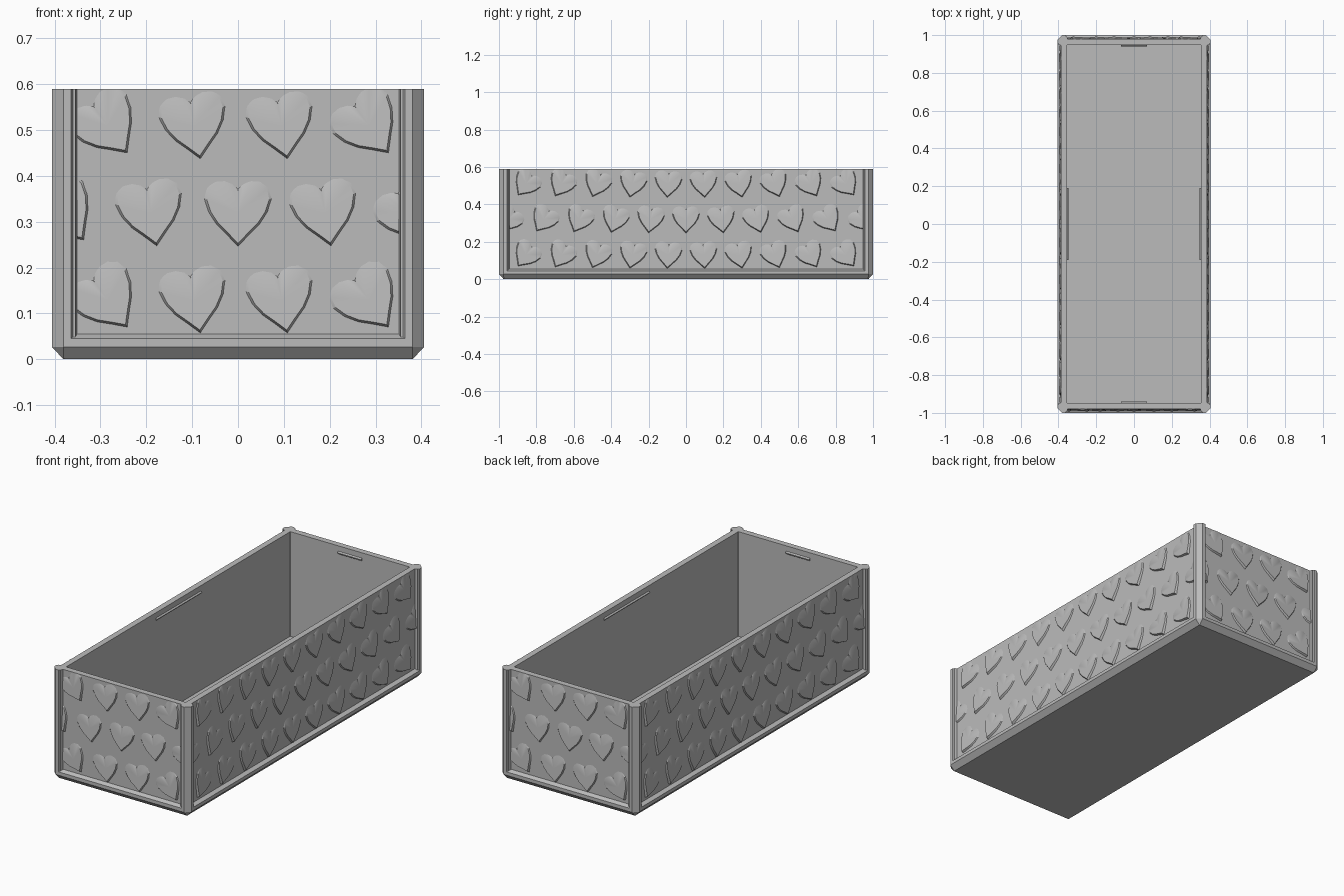
import bpy, bmesh
from math import radians
from mathutils import Matrix, Vector

if "Cube" in bpy.data.objects:
    bpy.data.objects.remove(bpy.data.objects["Cube"])

HX, HY, TOP = 0.406, 1.0, 0.59      # outer half sizes and height
RECESS, WALL, CHAMFER = 0.02, 0.032, 0.025
EDGE = 0.055                        # frame width around each panel

grey = bpy.data.materials.new("grey plastic")
grey.use_nodes = True
grey.diffuse_color = (0.5, 0.5, 0.5, 1)
grey.node_tree.nodes["Principled BSDF"].inputs["Base Color"].default_value = (0.5, 0.5, 0.5, 1)


def finish(bm, name, smooth=False):
    bmesh.ops.recalc_face_normals(bm, faces=bm.faces)
    mesh = bpy.data.meshes.new(name)
    bm.to_mesh(mesh)
    bm.free()
    mesh.materials.append(grey)
    obj = bpy.data.objects.new(name, mesh)
    bpy.context.collection.objects.link(obj)
    if smooth:
        bpy.ops.object.select_all(action="DESELECT")
        obj.select_set(True)
        bpy.context.view_layer.objects.active = obj
        bpy.ops.object.shade_smooth_by_angle(angle=radians(25))
    return obj


def loft(bm, rings):
    loops = [[bm.verts.new(p) for p in ring] for ring in rings]
    for a, b in zip(loops, loops[1:]):
        for i in range(len(a)):
            j = (i + 1) % len(a)
            bm.faces.new((a[i], a[j], b[j], b[i]))
    bm.faces.new(loops[0])
    bm.faces.new(loops[-1])


def octagon(inset, z, c):
    x, y = HX - inset, HY - inset
    return [(x, y - c, z), (x - c, y, z), (c - x, y, z), (-x, y - c, z),
            (-x, c - y, z), (c - x, -y, z), (x - c, -y, z), (x, c - y, z)]


# Tray: chamfered foot, ledge, recessed walls, rim and cavity
bm = bmesh.new()
inner = RECESS + WALL
loft(bm, [octagon(CHAMFER, 0, 0.001), octagon(0, 0.027, CHAMFER),
          octagon(0, 0.045, CHAMFER), octagon(RECESS, EDGE, 0.01),
          octagon(RECESS, TOP, 0.01), octagon(inner, TOP, 0.001),
          octagon(inner, 0.03, 0.001)])
finish(bm, "tray")

# Corner posts with chamfered outer edge and sloping inner sides
half = [(HX - CHAMFER, 0), (HX - 0.042, 0), (HX - 0.046, 0.007),
        (HX - 0.051, 0.007), (HX - EDGE, RECESS)]
side = [(HX - d, HX - x) for x, d in half]
plan = half + [(HX - 0.03, 0.03)] + side[::-1]
for sx, lr in ((1, "left"), (-1, "right")):
    for sy, fb in ((1, "back"), (-1, "front")):
        bm = bmesh.new()
        loft(bm, [[(sx * x, sy * (HY - d), z) for x, d in plan] for z in (0.04, TOP)])
        finish(bm, f"{fb}_{lr}_post")

# Heart outline, right half from tip to notch, mirrored for the left half
HALF = [(0, -0.07), (0.022, -0.047), (0.045, -0.024), (0.062, 0.002), (0.071, 0.03),
        (0.066, 0.053), (0.05, 0.068), (0.03, 0.07), (0.012, 0.062), (0, 0.05)]
OUTLINE = HALF + [(-u, v) for u, v in HALF[-2:0:-1]]


def heart(bm, u, v, angle, limit):
    """Tilted heart scale, proud at the tip and flush at the lobes."""
    part = bmesh.new()

    def height(p):
        return max(0.0004, 0.012 * (0.075 - p) / 0.145)

    base = [part.verts.new((a * 1.07, b * 1.07, -0.002)) for a, b in OUTLINE]
    face = [part.verts.new((a * 0.96, b * 0.96, height(b))) for a, b in OUTLINE]
    mid = part.verts.new((0, 0, height(0)))
    for i in range(len(base)):
        j = (i + 1) % len(base)
        part.faces.new((base[i], base[j], face[j], face[i]))
        part.faces.new((face[i], face[j], mid))
    part.transform(Matrix.Translation((u, v, 0)) @ Matrix.Rotation(radians(angle), 4, "Z"))
    # Trim at the frame and rim
    for co, no in (((limit, 0, 0), (1, 0, 0)), ((-limit, 0, 0), (-1, 0, 0)),
                   ((0, TOP, 0), (0, 1, 0))):
        bmesh.ops.bisect_plane(part, geom=part.verts[:] + part.edges[:] + part.faces[:],
                               plane_co=co, plane_no=no, clear_outer=True)
    temp = bpy.data.meshes.new("heart_part")
    part.to_mesh(temp)
    part.free()
    bm.from_mesh(temp)
    bpy.data.meshes.remove(temp)


PITCH = 0.19
ROWS = (0.13, 0.32, 0.51)


def panel(name, columns, limit, turn, matrix):
    bm = bmesh.new()
    for r, v in enumerate(ROWS):
        n = columns if r % 2 == 0 else columns + 1
        for i in range(n):
            u = (i - (n - 1) / 2) * PITCH
            heart(bm, u, v, turn(u), limit)
    bm.transform(matrix)
    finish(bm, name, smooth=True)


def end_turn(u):
    return 0 if abs(u) < 0.01 else 10 if abs(u) < 0.2 else 36


def side_turn(u):
    return 42 * u


# Relief panels: local u runs along the wall, v is up, height points outward
stand = Matrix.Rotation(radians(90), 4, "X")
for name, turn_z, dist, cols, limit, turn in (
        ("front_hearts", 0, HY, 4, HX - EDGE, end_turn),
        ("back_hearts", 180, HY, 4, HX - EDGE, end_turn),
        ("left_hearts", 90, HX, 10, HY - EDGE, side_turn),
        ("right_hearts", -90, HX, 10, HY - EDGE, side_turn)):
    place = Matrix.Rotation(radians(turn_z), 4, "Z") @ Matrix.Translation((0, RECESS - dist, 0))
    panel(name, cols, limit, turn, place @ stand)

# Lid catches: slim wedge ridges inside the rim
for name, turn_z, dist, length in (("front_catch", 0, HY, 0.07), ("back_catch", 180, HY, 0.07),
                                   ("left_catch", 90, HX, 0.19), ("right_catch", -90, HX, 0.19)):
    bm = bmesh.new()
    wall = inner - dist
    section = [(wall - 0.002, 0.545), (wall + 0.007, 0.552), (wall + 0.007, 0.556),
               (wall - 0.002, 0.563)]
    loft(bm, [[(x, y, z) for y, z in section] for x in (-length, length)])
    bm.transform(Matrix.Rotation(radians(turn_z), 4, "Z"))
    finish(bm, name)
